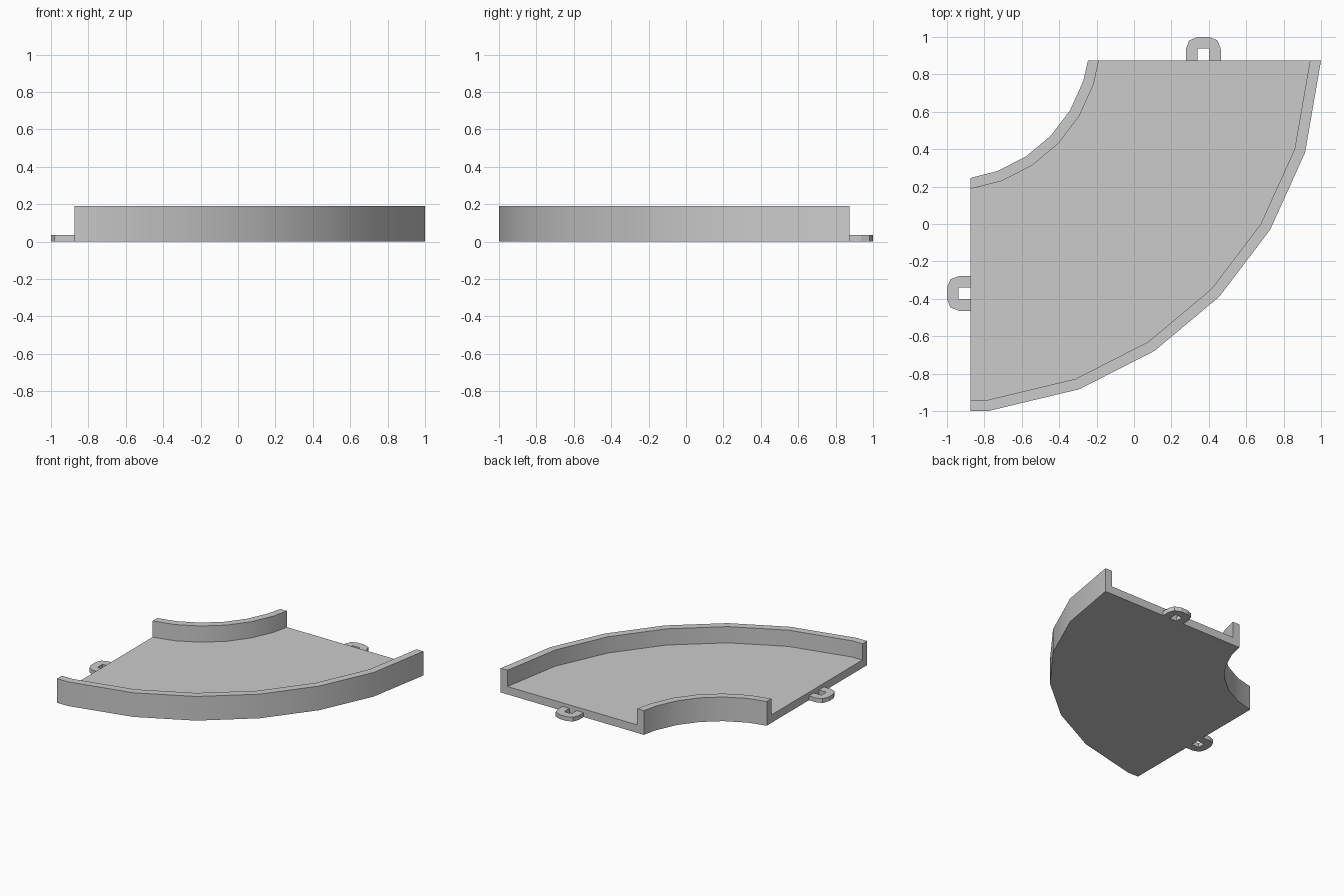
import bpy, bmesh
from math import cos, sin, radians

if "Cube" in bpy.data.objects:
    bpy.data.objects.remove(bpy.data.objects["Cube"])

WALL_TOP, FLOOR_TOP, TAB_TOP = 0.19, 0.0625, 0.034
EDGE = 0.125                       # cut edges, measured from the bend centre
CX, CY = -1.0, 1.0                 # bend centre
ANGLES = [17.9, 30.8, 43.6, 56.5, 69.4, 83.7]


def finish(bm, name):
    bmesh.ops.recalc_face_normals(bm, faces=bm.faces)
    me = bpy.data.meshes.new(name)
    bm.to_mesh(me)
    bm.free()
    ob = bpy.data.objects.new(name, me)
    bpy.context.collection.objects.link(ob)
    return ob


# Channel section as (radius, height): inner rail, floor, outer rail
SECTION = [(0.766, 0), (0.766, WALL_TOP), (0.824, WALL_TOP), (0.824, FLOOR_TOP),
           (1.953, FLOOR_TOP), (1.953, WALL_TOP), (2.012, WALL_TOP), (2.012, 0)]


def station(offset_fn):
    return [(CX + x, CY - y, z) for (x, y), z in
            ((offset_fn(r), z) for r, z in SECTION)]


# Curved track bed: sweep the section about the bend, ending on straight cuts
stations = [station(lambda r: (r - 0.012, EDGE))]
for a in ANGLES:
    c, s = cos(radians(a)), sin(radians(a))
    stations.append(station(
        lambda r: (r * c, r * s) if r * c > EDGE else (EDGE, r - 0.012)))
stations.append(station(lambda r: (EDGE, r - 0.012)))

bm = bmesh.new()
rows = [[bm.verts.new(p) for p in st] for st in stations]
n = len(SECTION)
for a, b in zip(rows, rows[1:]):
    for i in range(n):
        j = (i + 1) % n
        bm.faces.new((a[i], a[j], b[j], b[i]))
bm.faces.new(rows[0])
bm.faces.new(rows[-1])
bmesh.ops.remove_doubles(bm, verts=bm.verts, dist=0.0005)
bed = finish(bm, "curved_track_bed")

bpy.context.view_layer.objects.active = bed
bed.select_set(True)
bpy.ops.object.shade_smooth_by_angle(angle=radians(30))

# Connector loops: (distance out from the cut edge, sideways offset)
HALF = [(0, 0.093), (0.06, 0.093), (0.106, 0.076), (0.125, 0.031)]
HOLE = [(0.064, 0.031), (0, 0.031)]
LOOP = (HALF + [(d, -s) for d, s in reversed(HALF)]
        + [(d, -s) for d, s in reversed(HOLE)] + HOLE)


def connector(name, place):
    bm = bmesh.new()
    face = bm.faces.new([bm.verts.new((*place(d, s), 0)) for d, s in LOOP])
    out = bmesh.ops.extrude_face_region(bm, geom=[face], use_keep_orig=True)
    top = [v for v in out["geom"] if isinstance(v, bmesh.types.BMVert)]
    bmesh.ops.translate(bm, verts=top, vec=(0, 0, TAB_TOP))
    finish(bm, name)


connector("left_connector", lambda d, s: (-0.875 - d, -0.371 + s))
connector("back_connector", lambda d, s: (0.371 + s, 0.875 + d))
